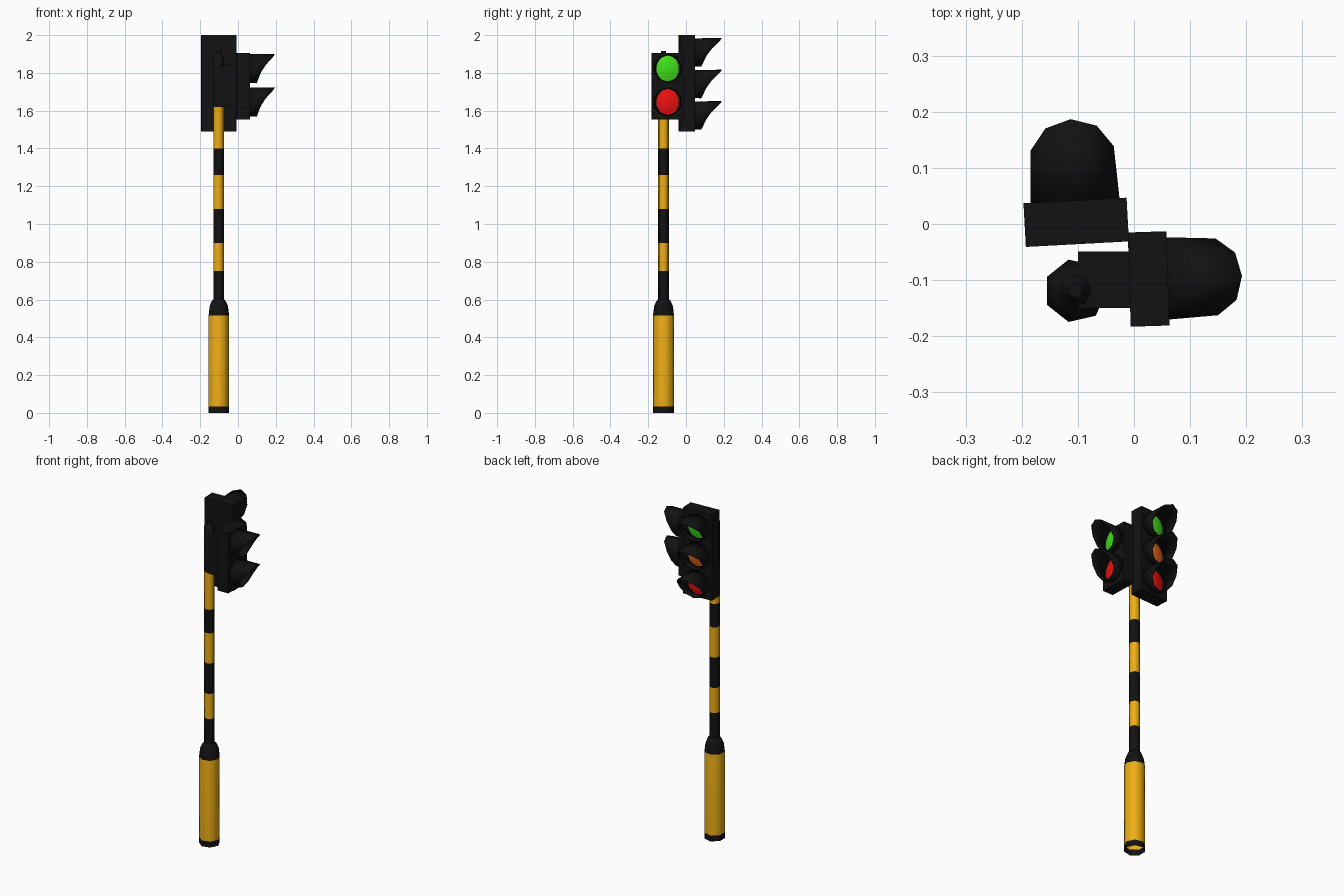
import bpy, bmesh
from math import sin, cos, pi, radians
from mathutils import Matrix, Vector

if "Cube" in bpy.data.objects:
    bpy.data.objects.remove(bpy.data.objects["Cube"])


def material(name, rgb):
    m = bpy.data.materials.new(name)
    m.diffuse_color = (*rgb, 1)
    m.use_nodes = True
    m.node_tree.nodes["Principled BSDF"].inputs["Base Color"].default_value = m.diffuse_color
    return m


BLACK = material("black", (0.006, 0.006, 0.006))
YELLOW = material("yellow", (0.85, 0.42, 0.008))
GREEN = material("green", (0.05, 0.75, 0.01))
AMBER = material("amber", (0.8, 0.13, 0.01))
RED = material("red", (0.85, 0.005, 0.005))
POLE = Vector((-0.104, -0.119, 0))


def finish(name, bm, mats, matrix=Matrix(), smooth=None):
    bmesh.ops.recalc_face_normals(bm, faces=bm.faces)
    me = bpy.data.meshes.new(name)
    bm.to_mesh(me)
    bm.free()
    for m in mats:
        me.materials.append(m)
    ob = bpy.data.objects.new(name, me)
    bpy.context.collection.objects.link(ob)
    ob.matrix_world = matrix
    if smooth:
        bpy.ops.object.select_all(action='DESELECT')
        ob.select_set(True)
        bpy.context.view_layer.objects.active = ob
        bpy.ops.object.shade_smooth_by_angle(angle=radians(smooth))
    return ob


def lathe(name, rings, sides=7, cap=False):
    """rings: (radius, z, colour index of the band above)"""
    bm = bmesh.new()
    loops = [[bm.verts.new((r * cos(2 * pi * i / sides), r * sin(2 * pi * i / sides), z))
              for i in range(sides)] for r, z, _ in rings]
    for a, b, ring in zip(loops, loops[1:], rings):
        for i in range(sides):
            j = (i + 1) % sides
            bm.faces.new((a[i], a[j], b[j], b[i])).material_index = ring[2]
    if cap:
        bm.faces.new(loops[-1])
    return finish(name, bm, [BLACK, YELLOW], Matrix.Translation(POLE), 60)


def box(name, lo, hi, matrix=Matrix()):
    bm = bmesh.new()
    bmesh.ops.create_cube(bm, size=1)
    lo, hi = Vector(lo), Vector(hi)
    for v in bm.verts:
        v.co = (lo + hi) / 2 + v.co * (hi - lo)
    return finish(name, bm, [BLACK], matrix)


def visor(name, x, z, rx, rz, lengths, matrix):
    """Ten-sided hood, long at the top and short underneath"""
    bm = bmesh.new()
    inner, outer = [], []
    for i in range(10):
        a = 2 * pi * i / 10
        s, c = sin(a), cos(a)
        length = lengths[min(i, 10 - i)]
        inner.append(bm.verts.new((x, rx * 1.07 * s, z + rz * 0.97 * c)))
        outer.append(bm.verts.new((x + length, rx * s, z + rz * c)))
    for i in range(10):
        j = (i + 1) % 10
        bm.faces.new((inner[i], inner[j], outer[j], outer[i]))
    ob = finish(name, bm, [BLACK], matrix, 40)
    mod = ob.modifiers.new("wall", 'SOLIDIFY')
    mod.thickness = 0.006
    mod.offset = -1


def lens(name, x, z, mat, matrix):
    """Shallow dome"""
    bm = bmesh.new()
    n = 14
    loops = [[bm.verts.new((x + h, 0.06 * k * sin(2 * pi * i / n), z + 0.069 * k * cos(2 * pi * i / n)))
              for i in range(n)] for k, h in ((1, 0.001), (0.6, 0.010))]
    tip = bm.verts.new((x + 0.014, 0, z))
    for i in range(n):
        j = (i + 1) % n
        bm.faces.new((loops[0][i], loops[0][j], loops[1][j], loops[1][i]))
        bm.faces.new((loops[1][i], loops[1][j], tip))
    finish(name, bm, [mat], matrix, 60)


def signal_head(name, centre, angle, depth, width, z0, z1, lamps, rx, rz, lengths):
    m = Matrix.Translation((*centre, 0)) @ Matrix.Rotation(radians(angle), 4, 'Z')
    d, w = depth / 2, width / 2
    box(name + "_housing", (-d, -w, z0), (d, w, z1), m)
    for colour, z in lamps:
        visor(f"{name}_{colour.name}_visor", d, z, rx, rz, lengths, m)
        lens(f"{name}_{colour.name}_lens", d, z, colour, m)


# wide base with black foot and shoulder
lathe("base", [(0.057, 0, 0), (0.057, 0.035, 1), (0.057, 0.515, 0),
               (0.051, 0.565, 0), (0.04, 0.59, 0), (0.029, 0.602, 0)])

# striped pole with a black finial on top
lathe("pole", [(0.029, 0.6, 0), (0.029, 0.75, 1), (0.029, 0.90, 0), (0.029, 1.08, 1),
               (0.029, 1.26, 0), (0.029, 1.40, 1), (0.029, 1.62, 0), (0.029, 1.885, 0),
               (0.013, 1.897, 0), (0.013, 1.917, 0)], cap=True)

# bracket between pole and the side head
box("bracket", (-0.10, -0.15, 1.62), (-0.005, -0.049, 1.84))

# three-lamp head facing back, two-lamp head facing right
signal_head("rear_head", (-0.103, 0.003), 93.1, 0.078, 0.184, 1.49, 2.0,
            [(GREEN, 1.909), (AMBER, 1.741), (RED, 1.575)], 0.078, 0.076,
            (0.145, 0.131, 0.093, 0.06, 0.044, 0.038))
signal_head("side_head", (0.026, -0.098), 1.8, 0.069, 0.168, 1.553, 1.905,
            [(GREEN, 1.823), (RED, 1.646)], 0.072, 0.078,
            (0.132, 0.121, 0.087, 0.057, 0.043, 0.039))
